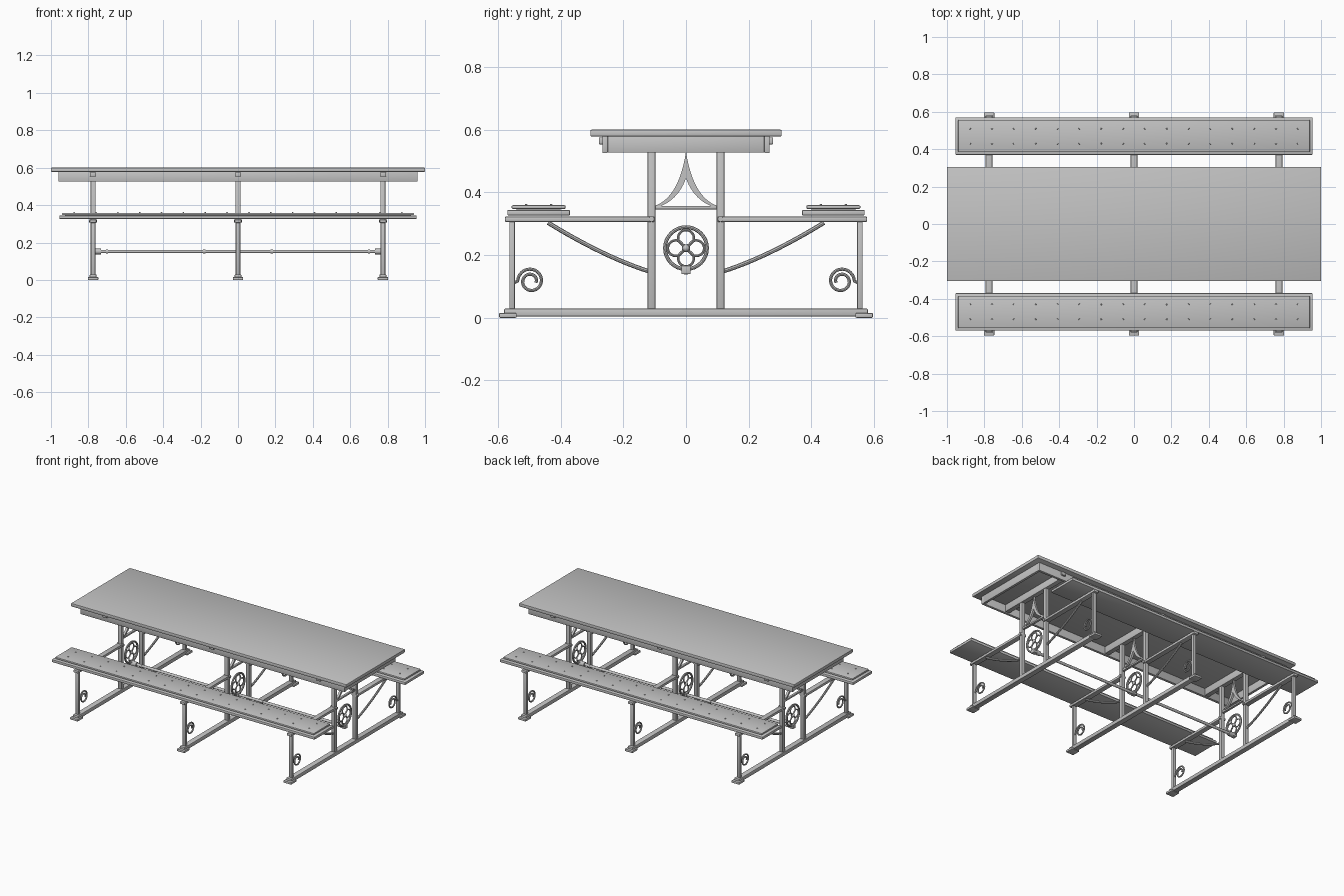
import bpy, bmesh, math
from mathutils import Matrix, Vector

if "Cube" in bpy.data.objects:
    bpy.data.objects.remove(bpy.data.objects["Cube"])

grey = bpy.data.materials.new("metal grey")
grey.diffuse_color = (0.55, 0.55, 0.55, 1)
grey.use_nodes = True
grey.node_tree.nodes["Principled BSDF"].inputs["Base Color"].default_value = grey.diffuse_color
FRAMES = (-0.775, 0.0, 0.775)
SIDES = (-1, 1)


def activate(ob):
    bpy.ops.object.select_all(action='DESELECT')
    ob.select_set(True)
    bpy.context.view_layer.objects.active = ob


def finish(name, bm):
    bmesh.ops.recalc_face_normals(bm, faces=bm.faces[:])
    me = bpy.data.meshes.new(name)
    bm.to_mesh(me)
    bm.free()
    ob = bpy.data.objects.new(name, me)
    bpy.context.collection.objects.link(ob)
    me.materials.append(grey)
    activate(ob)
    bpy.ops.object.shade_smooth_by_angle(angle=math.radians(35))
    return ob


def box(name, x, y, z, bevel=0.003):
    """Box from (min, max) ranges with softened edges."""
    bm = bmesh.new()
    bmesh.ops.create_cube(bm, size=1)
    for v in bm.verts:
        v.co = [(r[0] + r[1]) / 2 + c * (r[1] - r[0]) for r, c in zip((x, y, z), v.co)]
    if bevel:
        bmesh.ops.bevel(bm, geom=bm.edges[:], offset=bevel, segments=2,
                        affect='EDGES', profile=0.5)
    return finish(name, bm)


def rod(name, centre, axis, radius, length, sides=16):
    bm = bmesh.new()
    rot = Vector(axis).to_track_quat('Z', 'Y').to_matrix().to_4x4()
    bmesh.ops.create_cone(bm, cap_ends=True, segments=sides, radius1=radius, radius2=radius,
                          depth=length, matrix=Matrix.Translation(centre) @ rot)
    return finish(name, bm)


def tube(name, x, points, radius, cyclic=False):
    """Bent bar through (y, z) points in the plane of a frame."""
    cu = bpy.data.curves.new(name, 'CURVE')
    cu.dimensions = '3D'
    cu.bevel_depth, cu.bevel_resolution, cu.use_fill_caps = radius, 2, True
    sp = cu.splines.new('POLY')
    sp.points.add(len(points) - 1)
    for p, (y, z) in zip(sp.points, points):
        p.co = (x, y, z, 1)
    sp.use_cyclic_u = cyclic
    ob = bpy.data.objects.new(name, cu)
    bpy.context.collection.objects.link(ob)
    activate(ob)
    bpy.ops.object.convert(target='MESH')
    ob.data.materials.clear()
    ob.data.materials.append(grey)
    bpy.ops.object.shade_smooth_by_angle(angle=math.radians(40))


def ring(name, x, y, z, r, thick, n=32):
    tube(name, x, [(y + r * math.cos(i * math.tau / n), z + r * math.sin(i * math.tau / n))
                   for i in range(n)], thick, True)


def bezier(a, b, c, n=12):
    return [tuple((1 - t) ** 2 * p + 2 * t * (1 - t) * q + t * t * r for p, q, r in zip(a, b, c))
            for t in (i / n for i in range(n + 1))]


# Table top and the hollow apron under it
box("table_top", (-1, 1), (-0.305, 0.305), (0.578, 0.6), 0.004)
for s in SIDES:
    box("apron_side", (-0.96, 0.96), sorted((s * 0.25, s * 0.267)), (0.525, 0.579), 0.002)
    box("apron_end", sorted((s * 0.943, s * 0.96)), (-0.25, 0.25), (0.527, 0.579), 0.002)

# Benches: base plate, raised panel and two rows of screws
for s in SIDES:
    box("bench_base", (-0.955, 0.955), sorted((s * 0.37, s * 0.57)), (0.326, 0.344), 0.004)
    box("bench_core", (-0.925, 0.925), sorted((s * 0.4, s * 0.54)), (0.342, 0.35), 0)
    box("bench_panel", (-0.94, 0.94), sorted((s * 0.384, s * 0.556)), (0.347, 0.359), 0.004)
    bm = bmesh.new()
    for i in range(16):
        for y in (0.43, 0.51):
            bmesh.ops.create_cone(bm, cap_ends=True, segments=8, radius1=0.005, radius2=0.003,
                                  depth=0.004,
                                  matrix=Matrix.Translation((-0.876 + i * 0.1168, s * y, 0.36)))
    finish("bench_screws", bm)

for x in FRAMES:
    # Ground rail and cross beam below the table
    box("ground_rail", (x - 0.018, x + 0.018), (-0.58, 0.58), (0.004, 0.029))
    box("table_beam", (x - 0.016, x + 0.016), (-0.25, 0.25), (0.53, 0.578))
    box("arch_bar", (x - 0.008, x + 0.008), (-0.1, 0.1), (0.346, 0.357), 0.002)
    for s in SIDES:
        box("foot", (x - 0.028, x + 0.028), sorted((s * 0.54, s * 0.596)), (0, 0.015))
        box("centre_post", (x - 0.013, x + 0.013), sorted((s * 0.098, s * 0.122)), (0.026, 0.55))
        box("outer_post", (x - 0.012, x + 0.012), sorted((s * 0.546, s * 0.563)), (0.026, 0.31))
        box("seat_beam", (x - 0.018, x + 0.018), sorted((s * 0.1, s * 0.578)), (0.305, 0.323), 0.005)
        box("apron_bolt", (x - 0.016, x + 0.016), sorted((s * 0.264, s * 0.278)), (0.553, 0.575))
        rod("beam_bolt", (x, s * 0.11, 0.315), (1, 0, 0), 0.009, 0.044)
        # Sagging brace between post and seat beam
        tube("brace", x, bezier((s * 0.44, 0.303), (s * 0.26, 0.193), (s * 0.118, 0.148)), 0.007)
        # Decorative scroll on the outer post
        spiral = []
        for i in range(41):
            t = i / 40
            a, r = math.pi - t * 3.1 * math.pi, 0.042 - 0.025 * t
            spiral.append((s * (0.495 - r * math.cos(a)), 0.117 + r * math.sin(a)))
        spiral.insert(0, (s * 0.548, 0.112))
        tube("scroll", x, [(y, z) for y, z in spiral], 0.005)

    # Pointed arch ornament: flared outside, arched opening inside
    right = bezier((0, 0.53), (0.022, 0.385), (0.099, 0.357))
    inner = bezier((0.078, 0.357), (0.022, 0.382), (0.0, 0.445))
    bm = bmesh.new()
    for s in SIDES:
        outer_v = [bm.verts.new((x - 0.007, s * y, z)) for y, z in right]
        inner_v = [bm.verts.new((x - 0.007, s * y, z)) for y, z in reversed(inner)]
        faces = [bm.faces.new((outer_v[i], outer_v[i + 1], inner_v[i + 1], inner_v[i]))
                 for i in range(12)]
        out = bmesh.ops.extrude_face_region(bm, geom=faces, use_keep_orig=True)
        for g in out['geom']:
            if isinstance(g, bmesh.types.BMVert):
                g.co.x += 0.014
    finish("arch_ornament", bm)

    # Rosette: outer ring, four petals and a hub
    ring("rosette_ring", x, 0, 0.222, 0.067, 0.006)
    for k in range(4):
        a = k * math.pi / 2
        ring("rosette_petal", x, 0.033 * math.cos(a), 0.222 + 0.033 * math.sin(a), 0.025, 0.004, 20)
    bm = bmesh.new()
    bmesh.ops.create_uvsphere(bm, u_segments=12, v_segments=8, radius=0.012,
                              matrix=Matrix.Translation((x, 0, 0.222)))
    finish("rosette_hub", bm)
    box("rod_clamp", (x - 0.013, x + 0.013), (-0.015, 0.015), (0.139, 0.166))

# Long tie rod joining the frames
rod("tie_rod", (0, 0, 0.152), (1, 0, 0), 0.009, 1.52)
for s in SIDES:
    rod("rod_collar", (s * 0.748, 0, 0.152), (1, 0, 0), 0.015, 0.03)
    for x in (0.18, 0.7):
        rod("rod_joint", (s * x, 0, 0.152), (1, 0, 0), 0.0105, 0.012)
